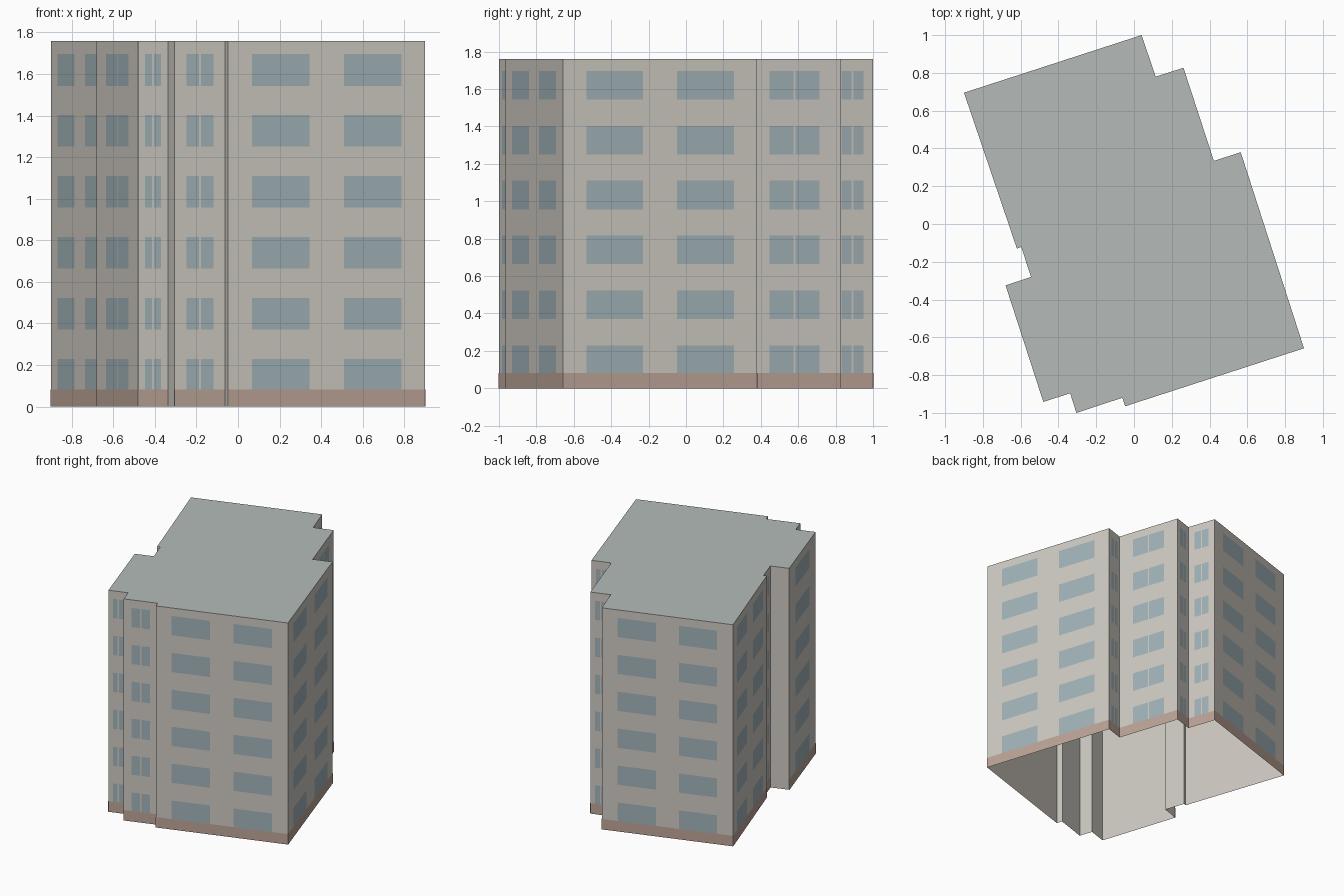
import bpy
from mathutils import Vector

if "Cube" in bpy.data.objects:
    bpy.data.objects.remove(bpy.data.objects["Cube"])

HEIGHT, FLOORS, PLINTH = 1.76, 6, 0.083
STOREY = HEIGHT / FLOORS

# Footprint, counter-clockwise seen from above
outline = [Vector(p) for p in [
    (0.04, 1.0), (-0.90, 0.695), (-0.62, -0.13), (-0.597, -0.122),
    (-0.545, -0.28), (-0.68, -0.325), (-0.48, -0.942), (-0.338, -0.896),
    (-0.305, -1.0), (-0.062, -0.92), (-0.047, -0.965), (0.90, -0.658),
    (0.565, 0.38), (0.423, 0.334), (0.262, 0.827), (0.115, 0.78)]]
edges = list(zip(outline, outline[1:] + outline[:1]))


def make_object(name, quads, color):
    verts, faces = [], []
    for face in quads:
        faces.append(range(len(verts), len(verts) + len(face)))
        verts.extend(face)
    mesh = bpy.data.meshes.new(name)
    mesh.from_pydata(verts, [], [tuple(f) for f in faces])
    mat = bpy.data.materials.new(name + "_material")
    mat.diffuse_color = (*color, 1)
    mat.use_nodes = True
    mat.node_tree.nodes["Principled BSDF"].inputs["Base Color"].default_value = mat.diffuse_color
    mesh.materials.append(mat)
    obj = bpy.data.objects.new(name, mesh)
    bpy.context.collection.objects.link(obj)
    return obj


def panel(a, b, f0, f1, z0, z1, offset=0.0):
    """Upright rectangle on wall a-b between two fractions of its length."""
    d = (b - a).normalized()
    out = Vector((d.y, -d.x)) * offset
    p, q = a.lerp(b, f0) + out, a.lerp(b, f1) + out
    return [(*p, z0), (*q, z0), (*q, z1), (*p, z1)]


walls, plinth, windows = [], [], []
for a, b in edges:
    length = (b - a).length
    walls.append(panel(a, b, 0, 1, 0, HEIGHT))
    # the narrowest returns stay blank
    if length < 0.145:
        continue
    plinth.append(panel(a, b, 0, 1, 0, PLINTH, 0.002))
    # long walls carry two wide windows, short ones a split pair
    if length > 0.8:
        spans = [(0.12, 0.412), (0.588, 0.88)]
    else:
        gap = 0.005 / length
        spans = [(0.23, 0.5 - gap), (0.5 + gap, 0.77)]
    for floor in range(FLOORS):
        z = floor * STOREY + 0.077
        for f0, f1 in spans:
            windows.append(panel(a, b, f0, f1, z, z + 0.153, 0.001))

# Open-bottomed shell, flat roof and applied facade layers
make_object("walls", walls, (0.62, 0.59, 0.54))
make_object("roof", [[(*p, HEIGHT) for p in outline]], (0.46, 0.50, 0.48))
make_object("plinth", plinth, (0.50, 0.37, 0.31))
make_object("windows", windows, (0.36, 0.45, 0.48))
